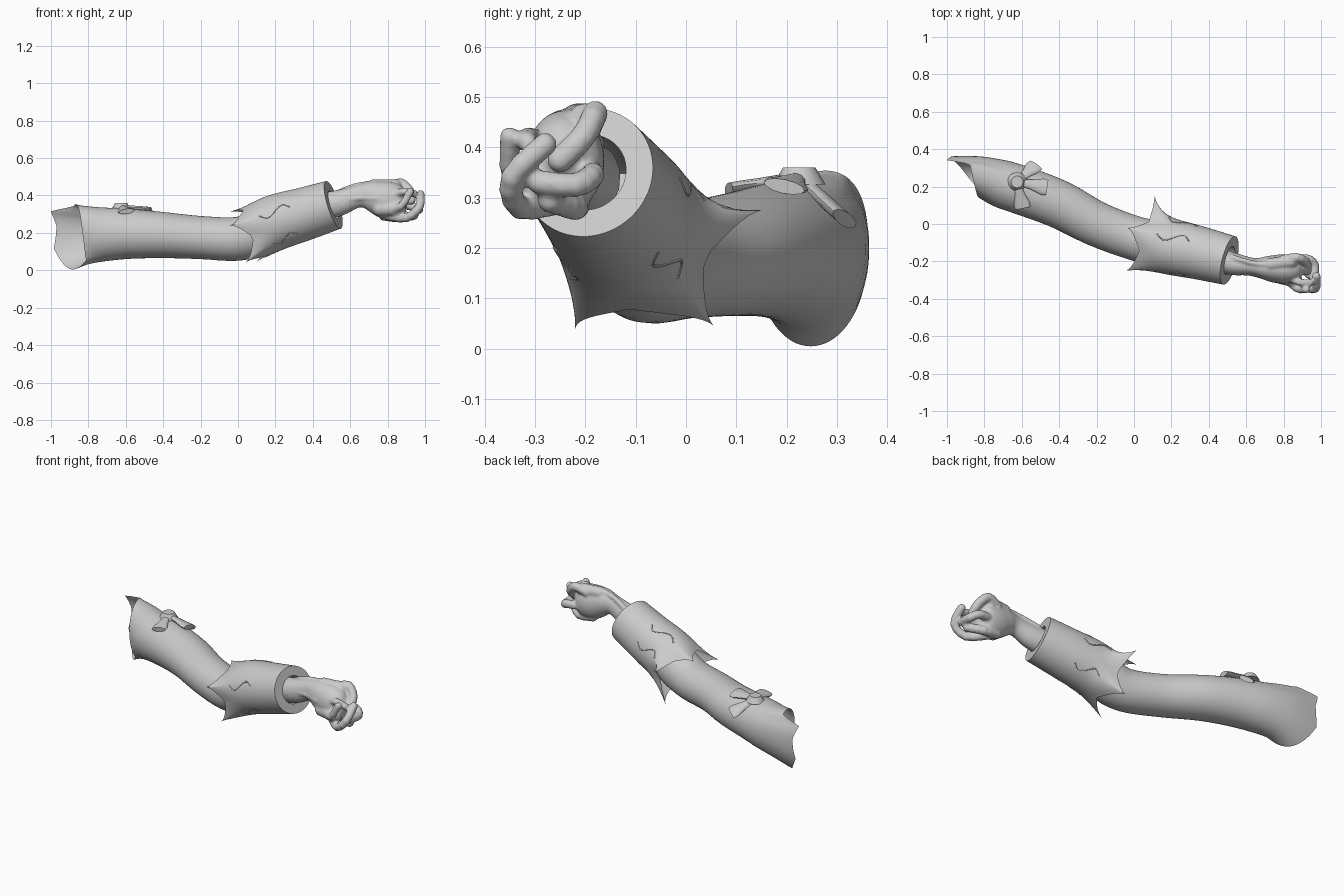
import bpy, bmesh, math
from mathutils import Vector, Matrix

if "Cube" in bpy.data.objects:
    bpy.data.objects.remove(bpy.data.objects["Cube"])

grey = bpy.data.materials.new("plain_grey")
grey.use_nodes = True
grey.diffuse_color = (0.6, 0.6, 0.6, 1)
grey.node_tree.nodes["Principled BSDF"].inputs["Base Color"].default_value = (0.6, 0.6, 0.6, 1)
TAU = math.tau


def finish(bm, name, angle=40):
    bmesh.ops.recalc_face_normals(bm, faces=bm.faces)
    mesh = bpy.data.meshes.new(name)
    bm.to_mesh(mesh)
    bm.free()
    mesh.materials.append(grey)
    ob = bpy.data.objects.new(name, mesh)
    bpy.context.collection.objects.link(ob)
    bpy.ops.object.select_all(action='DESELECT')
    ob.select_set(True)
    bpy.context.view_layer.objects.active = ob
    bpy.ops.object.shade_smooth_by_angle(angle=math.radians(angle))
    return ob


def spline(stations, steps):
    """Smooth interpolation through stations of equal length."""
    s = [stations[0]] + list(stations) + [stations[-1]]
    out = []
    for i in range(1, len(s) - 2):
        for k in range(steps):
            t = k / steps
            out.append([0.5 * (2 * b + (c - a) * t + (2 * a - 5 * b + 4 * c - d) * t * t
                               + (3 * b - a - 3 * c + d) * t ** 3)
                        for a, b, c, d in zip(*s[i - 1:i + 3])])
    return out + [list(stations[-1])]


def rings(path, n):
    """Cross-sections for rows of x, y, z, half width, half height."""
    result = []
    for i, p in enumerate(path):
        t = Vector(path[min(i + 1, len(path) - 1)][:3]) - Vector(path[max(i - 1, 0)][:3])
        t.normalize()
        side = Vector((0, 0, 1)).cross(t)
        side = side.normalized() if side.length > 0.05 else Vector((0, 1, 0))
        up = t.cross(side)
        result.append([Vector(p[:3]) + side * p[3] * math.cos(TAU * k / n)
                       + up * p[4] * math.sin(TAU * k / n) for k in range(n)])
    return result


def loft(bm, rows, cap_start=False, cap_end=False):
    grid = [[bm.verts.new(p) for p in row] for row in rows]
    n = len(grid[0])
    for a, b in zip(grid, grid[1:]):
        for k in range(n):
            bm.faces.new((a[k], a[(k + 1) % n], b[(k + 1) % n], b[k]))
    if cap_start:
        bm.faces.new(grid[0])
    if cap_end:
        bm.faces.new(grid[-1])


# Upper sleeve; its ragged mouth reaches furthest at the back and is notched on top
N = 72
rim = [(0, -.975), (20, -.97), (45, -1), (58, -.875), (120, -.85), (225, -.812),
       (270, -.885), (340, -.985), (360, -.975)]


def rim_x(deg):
    for (a, x), (b, y) in zip(rim, rim[1:]):
        if a <= deg <= b:
            return x + (y - x) * (deg - a) / (b - a)


sleeve_path = spline([(-.89, .25, .175, .11, .172), (-.78, .235, .188, .125, .15),
                      (-.6, .18, .195, .13, .135), (-.4, .105, .188, .128, .123),
                      (-.2, 0, .175, .12, .115), (0, -.075, .168, .118, .117),
                      (.13, -.105, .21, .12, .12), (.3, -.145, .28, .1, .1)], 4)
sleeve_rows = rings(sleeve_path, N)
shifts = [rim_x(360 * k / N) - p.x for k, p in enumerate(sleeve_rows[0])]
for i in range(6):
    axis = Vector(sleeve_path[i][:3])
    for k, p in enumerate(sleeve_rows[i]):
        fade = 1 - i / 6
        flare = .16 * fade * max(0, math.cos(TAU * k / N - .85)) ** 6
        p += (p - axis) * flare
        p.x += fade * shifts[k]
bm = bmesh.new()
loft(bm, sleeve_rows)
finish(bm, "sleeve", 50)

# Lower sleeve: thick tube, its upper edge drawn out into five pointed leaves
cuff_path = spline([(.1, -.098, .205, .143, .143), (.2, -.122, .255, .149, .149),
                    (.35, -.155, .30, .142, .142), (.51, -.195, .35, .133, .133)], 5)
outer = rings(cuff_path, N)
inner = rings([p[:3] + [.078, .078] for p in cuff_path], N)
tips = [Vector(t) for t in ((.11, .15, .275), (-.04, -.02, .315), (-.045, -.25, .24),
                            (.04, -.22, .04), (.1, .055, .045))]
peaks = [20, 70, 160, 225, 315]
pulls = []
for k in range(N):
    deg = 360 * k / N
    offsets = [(deg - p + 180) % 360 - 180 for p in peaks]
    i = min(range(5), key=lambda j: abs(offsets[j]))
    gap = peaks[(i + 1) % 5] - peaks[i] if offsets[i] > 0 else peaks[i] - peaks[i - 1]
    u = abs(offsets[i]) / ((gap % 360) / 2)
    pulls.append((tips[i] - outer[0][k]) * max(0, 1 - u ** 1.3))
for i in range(6):
    for k, p in enumerate(outer[i]):
        p += pulls[k] * (1 - i / 6) ** 2
bm = bmesh.new()
loft(bm, outer + inner[:6:-1], cap_end=True)
finish(bm, "leafy_cuff")

# Fine raised veins on the cuff
bm = bmesh.new()
for peak in peaks:
    line = []
    for j in range(6):
        k = int(round((peak + 9 * math.sin(j * 1.3)) / 360 * N)) % N
        line.append(list(outer[4 + j][k]) + [.003, .003])
    loft(bm, rings(spline(line, 3), 6), True, True)
finish(bm, "cuff_veins")

# Flower on the upper sleeve: flared petals around a round boss
boss = Vector((-.625, .225, .338))
bm = bmesh.new()
for end, normal in (((-.525, .315, .258), (.2, .75, .65)), ((-.465, .195, .322), (.1, .2, 1)),
                    ((-.595, .085, .315), (-.1, -.3, 1))):
    along = Vector(end) - boss
    length = along.length
    along.normalize()
    across = Vector(normal).cross(along).normalized()
    up = along.cross(across)
    rows = []
    for f, w in ((.1, .016), (.5, .028), (.85, .045), (1, .042)):
        c = boss + along * length * f
        rows.append([c + across * w * math.cos(TAU * k / 12)
                     + up * .014 * math.sin(TAU * k / 12) for k in range(12)])
    loft(bm, rows, True, True)
finish(bm, "flower_petals", 45)
bm = bmesh.new()
bmesh.ops.create_cone(bm, cap_ends=True, segments=16, radius1=.052, radius2=.032, depth=.034,
                      matrix=Matrix.Translation(boss + Vector((0, 0, .005))))
finish(bm, "flower_boss")

# Hand: wrist, palm, tendons and curled fingers fused into one skin
bm = bmesh.new()
wrist = spline([(.44, -.19, .335, .064, .075), (.54, -.215, .36, .06, .07),
                (.64, -.228, .395, .046, .06), (.71, -.235, .397, .064, .08),
                (.79, -.24, .375, .078, .1), (.86, -.24, .365, .07, .09),
                (.9, -.235, .36, .03, .05)], 4)
loft(bm, rings(wrist, 24), True, True)


def limb(points, radius):
    path = [Vector(p) for p in spline(points, 3)]
    for a, b in zip(path, path[1:]):
        d = b - a
        place = Matrix.Translation((a + b) / 2) @ d.to_track_quat('Z', 'Y').to_matrix().to_4x4()
        bmesh.ops.create_cone(bm, cap_ends=True, segments=12, radius1=radius, radius2=radius,
                              depth=d.length, matrix=place)
    for p in path:
        bmesh.ops.create_uvsphere(bm, u_segments=12, v_segments=8, radius=radius * 1.04,
                                  matrix=Matrix.Translation(p))


# Fingers and thumb
limb([(.8, -.19, .445), (.87, -.18, .467), (.92, -.205, .42), (.925, -.25, .375)], .025)
limb([(.82, -.2, .35), (.92, -.185, .345), (.965, -.22, .325), (.96, -.29, .33)], .024)
limb([(.8, -.25, .29), (.9, -.33, .28), (.97, -.345, .34), (.975, -.28, .405)], .023)
limb([(.8, -.28, .32), (.87, -.345, .34), (.92, -.35, .42)], .02)
limb([(.8, -.27, .39), (.88, -.31, .42), (.94, -.315, .41)], .02)
limb([(.78, -.22, .29), (.87, -.22, .28), (.94, -.27, .295)], .025)
# Knuckle ridge and heel of the hand
limb([(.73, -.215, .453), (.84, -.2, .453)], .034)
limb([(.76, -.275, .33), (.86, -.3, .33)], .04)
# Wrist tendons
limb([(.52, -.175, .41), (.62, -.205, .45), (.73, -.22, .47)], .014)
limb([(.52, -.26, .36), (.63, -.265, .385), (.74, -.30, .385)], .014)
hand = finish(bm, "hand", 60)
fuse = hand.modifiers.new("fuse", 'REMESH')
fuse.mode = 'VOXEL'
fuse.voxel_size = .007
fuse.use_smooth_shade = True
soften = hand.modifiers.new("soften", 'SMOOTH')
soften.factor = .5
soften.iterations = 3
